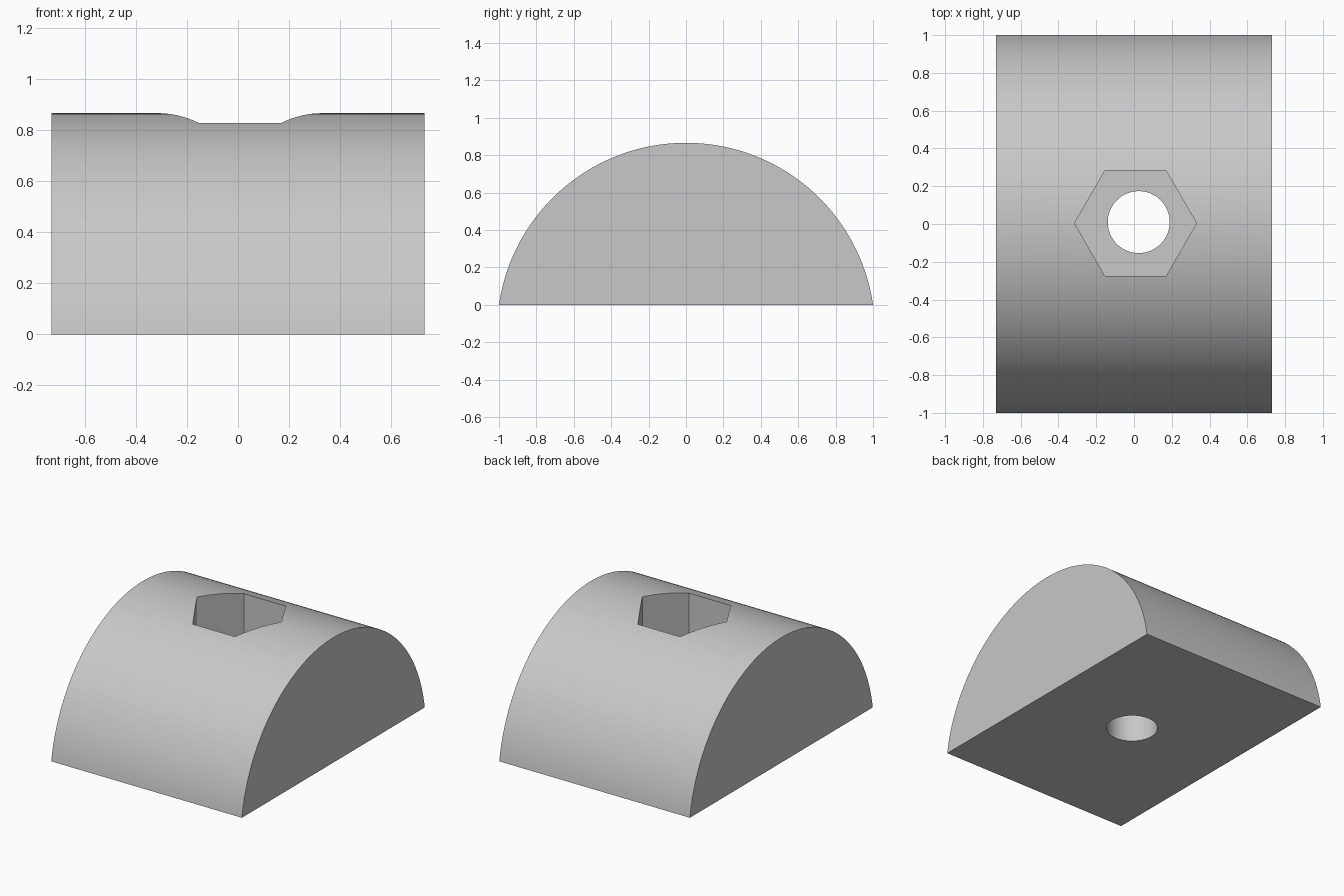
import bpy, bmesh, math

cube = bpy.data.objects.get("Cube")
if cube:
    bpy.data.objects.remove(cube, do_unlink=True)

HALF_LENGTH, HEIGHT = 0.73, 0.866
RADIUS = (1 + HEIGHT ** 2) / (2 * HEIGHT)   # arc through both base edges and the crown
ARC_CENTRE = HEIGHT - RADIUS
POCKET_FLOOR = 0.45

grey = bpy.data.materials.new("light grey")
grey.use_nodes = True
colour = (0.58, 0.58, 0.58, 1)
grey.diffuse_color = colour
grey.node_tree.nodes["Principled BSDF"].inputs["Base Color"].default_value = colour


def activate(obj):
    bpy.ops.object.select_all(action='DESELECT')
    obj.select_set(True)
    bpy.context.view_layer.objects.active = obj


def cut_prism(target, name, sides, radius, x, y, bottom, top):
    """Cut a vertical prism out of the target."""
    bpy.ops.mesh.primitive_cylinder_add(
        vertices=sides, radius=radius, depth=top - bottom,
        location=(x, y, (top + bottom) / 2),
        rotation=(0, 0, math.pi / 2))
    cutter = bpy.context.object
    cutter.name = name
    cutter.hide_render = True
    cutter.data.materials.append(grey)
    activate(target)
    mod = target.modifiers.new(name, 'BOOLEAN')
    mod.operation, mod.solver, mod.object = 'DIFFERENCE', 'EXACT', cutter
    bpy.ops.object.modifier_apply(modifier=mod.name)
    bpy.data.objects.remove(cutter, do_unlink=True)


# Half-round block: arc profile extruded along x
start = math.asin(-ARC_CENTRE / RADIUS)
steps = 96
bm = bmesh.new()
profile = []
for i in range(steps + 1):
    a = start + (math.pi - 2 * start) * i / steps
    profile.append(bm.verts.new((-HALF_LENGTH, RADIUS * math.cos(a),
                                 ARC_CENTRE + RADIUS * math.sin(a))))
end = bm.faces.new(profile)
extruded = bmesh.ops.extrude_face_region(bm, geom=[end], use_keep_orig=True)
moved = [v for v in extruded["geom"] if isinstance(v, bmesh.types.BMVert)]
bmesh.ops.translate(bm, verts=moved, vec=(2 * HALF_LENGTH, 0, 0))
bmesh.ops.recalc_face_normals(bm, faces=bm.faces)
mesh = bpy.data.meshes.new("half_round_block")
bm.to_mesh(mesh)
bm.free()
mesh.materials.append(grey)
block = bpy.data.objects.new("half_round_block", mesh)
bpy.context.collection.objects.link(block)

# Hexagonal nut pocket in the crown, and the bolt hole through its floor
cut_prism(block, "nut_pocket", 6, 0.323, 0.008, 0.004, POCKET_FLOOR, 1.2)
cut_prism(block, "bolt_hole", 64, 0.164, 0.025, 0.01, -0.3, 1.3)

activate(block)
bpy.ops.object.shade_smooth_by_angle(angle=math.radians(20))
